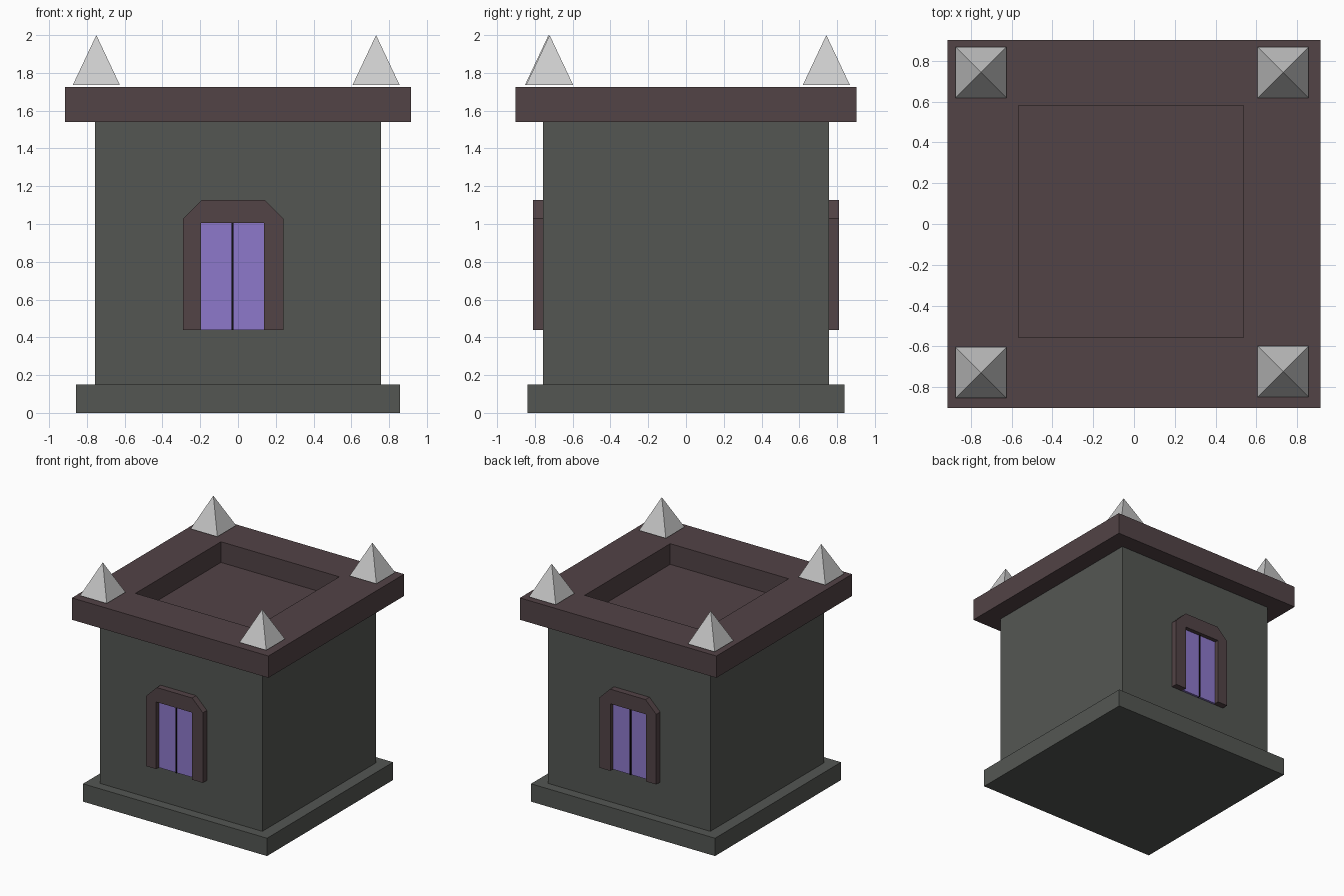
import bpy, bmesh
from math import pi

if "Cube" in bpy.data.objects:
    bpy.data.objects.remove(bpy.data.objects["Cube"])


def material(name, rgb):
    m = bpy.data.materials.new(name)
    m.diffuse_color = (*rgb, 1)
    m.use_nodes = True
    m.node_tree.nodes["Principled BSDF"].inputs["Base Color"].default_value = m.diffuse_color
    return m


STONE = material("stone", (0.088, 0.094, 0.086))
TRIM = material("trim", (0.085, 0.056, 0.061))
GLASS = material("glass", (0.27, 0.19, 0.60))
BLACK = material("black", (0.005, 0.005, 0.005))


def finish(bm, name, mat=None):
    bmesh.ops.recalc_face_normals(bm, faces=bm.faces)
    mesh = bpy.data.meshes.new(name)
    bm.to_mesh(mesh)
    bm.free()
    ob = bpy.data.objects.new(name, mesh)
    bpy.context.collection.objects.link(ob)
    if mat:
        mesh.materials.append(mat)
    return ob


def box(name, lo, hi, mat):
    bm = bmesh.new()
    bmesh.ops.create_cube(bm, size=1)
    for v in bm.verts:
        v.co = [lo[i] if v.co[i] < 0 else hi[i] for i in range(3)]
    return finish(bm, name, mat)


def mirror_y(ob):
    mod = ob.modifiers.new("front_and_back", "MIRROR")
    mod.use_axis = (False, True, False)


# Plinth and walls
box("plinth", (-0.857, -0.838, 0), (0.857, 0.838, 0.15), STONE)
box("walls", (-0.757, -0.757, 0.15), (0.757, 0.757, 1.54), STONE)

# Roof slab with a sunken middle
bm = bmesh.new()
bmesh.ops.create_cube(bm, size=1)
for v in bm.verts:
    v.co = (v.co.x * 1.83, v.co.y * 1.805, 1.54 if v.co.z < 0 else 1.724)
bm.normal_update()
top = max(bm.faces, key=lambda f: f.normal.z)
bmesh.ops.inset_region(bm, faces=[top], thickness=0.3)
for v in top.verts:
    v.co.x = -0.565 if v.co.x < 0 else 0.537
    v.co.y = -0.557 if v.co.y < 0 else 0.58
floor = bmesh.ops.extrude_discrete_faces(bm, faces=[top])["faces"][0]
for v in floor.verts:
    v.co.z = 1.55
finish(bm, "roof", TRIM)

# Corner spikes
for i, (x, y) in enumerate([(-0.75, 0.743), (0.731, 0.743),
                            (-0.75, -0.728), (0.731, -0.722)]):
    bpy.ops.mesh.primitive_cone_add(vertices=4, radius1=0.125 * 2 ** 0.5,
                                    depth=0.265, location=(x, y, 1.8675),
                                    rotation=(0, 0, pi / 4))
    bpy.context.object.name = f"spike_{i + 1}"

# Window surround: an arch profile pushed out of the wall, front and back
profile = [(-0.29, 0.44), (-0.29, 1.03), (-0.19, 1.128), (0.14, 1.128),
           (0.24, 1.03), (0.24, 0.44), (0.138, 0.44), (0.138, 1.005),
           (-0.195, 1.005), (-0.195, 0.44)]
bm = bmesh.new()
face = bm.faces.new([bm.verts.new((x, -0.81, z)) for x, z in profile])
new = bmesh.ops.extrude_face_region(bm, geom=[face])["geom"]
for v in new:
    if isinstance(v, bmesh.types.BMVert):
        v.co.y = -0.75
mirror_y(finish(bm, "window_frame", TRIM))

# Window panes and central bar
mirror_y(box("left_pane", (-0.195, -0.775, 0.44), (-0.034, -0.75, 1.005), GLASS))
mirror_y(box("right_pane", (-0.024, -0.775, 0.44), (0.138, -0.75, 1.005), GLASS))
mirror_y(box("window_bar", (-0.034, -0.785, 0.44), (-0.024, -0.75, 1.005), BLACK))
